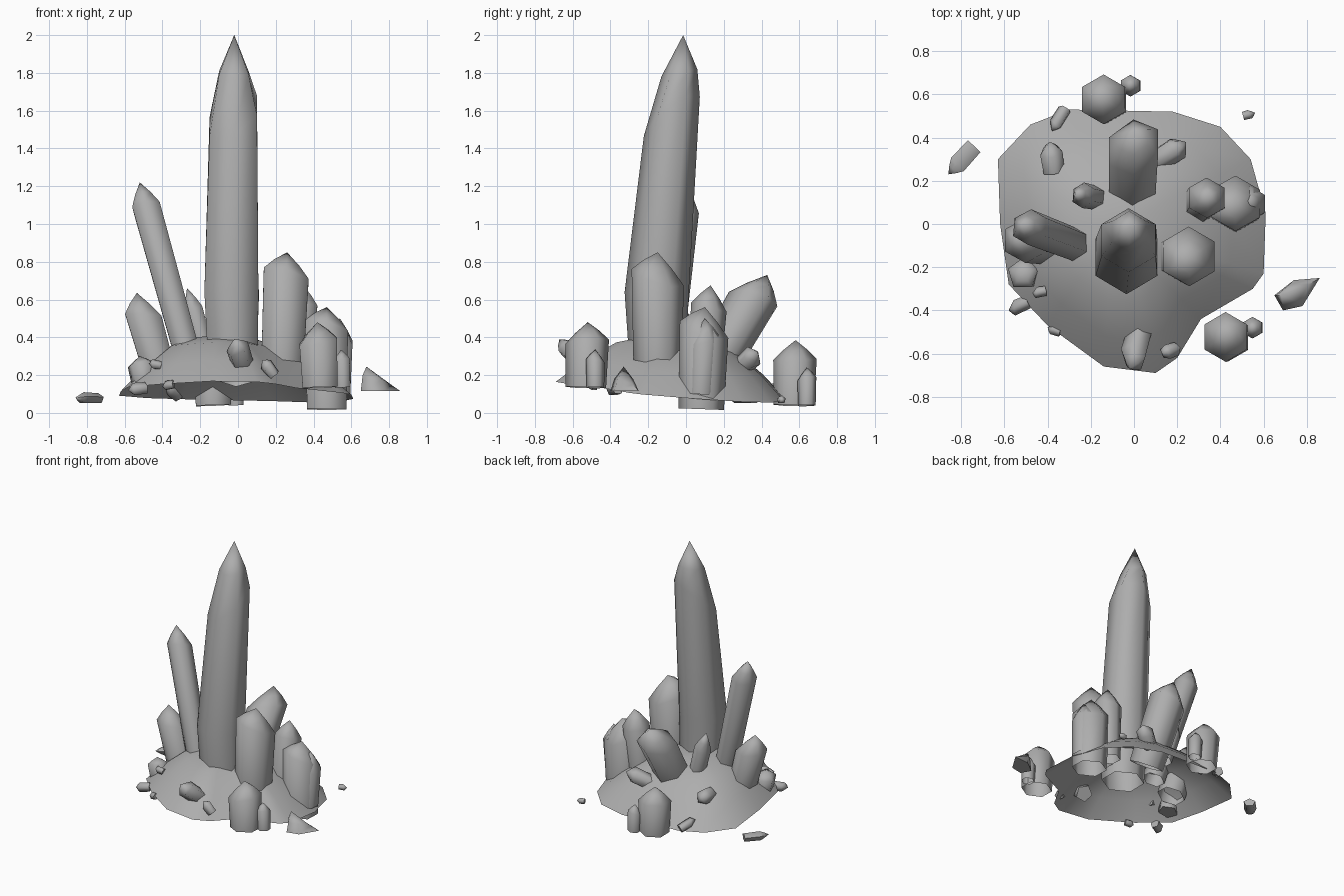
import bpy
import math
import random
from mathutils import Vector

random.seed(4)
if "Cube" in bpy.data.objects:
    bpy.data.objects.remove(bpy.data.objects["Cube"])

stone = bpy.data.materials.new("grey_stone")
stone.use_nodes = True
GREY = (0.42, 0.42, 0.42, 1)
stone.diffuse_color = GREY
stone.node_tree.nodes["Principled BSDF"].inputs["Base Color"].default_value = GREY


def loft(name, rings, tip, closed=False, smooth=75):
    """Skin equal-length rings of points and finish them with a point."""
    n = len(rings[0])
    verts = [p for ring in rings for p in ring] + [tip]
    faces = []
    for k in range(len(rings) - 1):
        for i in range(n):
            j = (i + 1) % n
            faces.append((k * n + i, k * n + j, (k + 1) * n + j, (k + 1) * n + i))
    last = (len(rings) - 1) * n
    for i in range(n):
        faces.append((last + i, last + (i + 1) % n, len(verts) - 1))
    if closed:
        faces.append(tuple(reversed(range(n))))
    mesh = bpy.data.meshes.new(name)
    mesh.from_pydata(verts, [], faces)
    mesh.materials.append(stone)
    obj = bpy.data.objects.new(name, mesh)
    bpy.context.collection.objects.link(obj)
    bpy.ops.object.select_all(action="DESELECT")
    obj.select_set(True)
    bpy.context.view_layer.objects.active = obj
    bpy.ops.object.shade_smooth_by_angle(angle=math.radians(smooth))
    return obj


def ring(center, rx, ry, slant=(0, 0), sides=6, turn=math.pi / 2):
    """Horizontal polygon whose height can lean along x and y."""
    pts = []
    for i in range(sides):
        a = turn + math.tau * i / sides
        x, y = rx * math.cos(a), ry * math.sin(a)
        pts.append(Vector(center) + Vector((x, y, x * slant[0] + y * slant[1])))
    return pts


def crystal(name, base, tip, r, shoulder=0.75, lean=0.4, closed=False, sides=6, flat=1.0):
    """Six-sided shaft along base-tip with an uneven pointed end."""
    base, tip = Vector(base), Vector(tip)
    axis = tip - base
    length = axis.length
    turn = axis.to_track_quat("Z", "Y") if abs(axis.z) < 0.3 * length else \
        Vector((0, 0, 1)).rotation_difference(axis)
    slant = (random.uniform(-lean, lean), random.uniform(-lean, lean))
    local = [ring((0, 0, 0), r * 0.93, r * 0.93 * flat, sides=sides),
             ring((0, 0, length * shoulder), r, r * flat, slant, sides=sides),
             ring((0, 0, length * (1 + shoulder) / 2), r * 0.56, r * 0.56 * flat,
                  slant, sides=sides)]
    return loft(name, [[base + turn @ p for p in pts] for pts in local], tip, closed)


# Hollow mound, higher at the front rim
outline = [(-.63, .3), (-.48, .46), (-.3, .53), (.18, .52), (.4, .45), (.54, .3),
           (.61, .05), (.6, -.23), (.55, -.3), (.31, -.44), (.2, -.62), (.1, -.69),
           (-.14, -.66), (-.4, -.47), (-.58, -.28), (-.62, 0)]
outline.reverse()
mid = Vector((-0.1, -0.02))
mound_rings = []
for scale, rise in ((1, 0), (0.78, 0.12), (0.52, 0.23), (0.25, 0.28)):
    pts = []
    for x, y in outline:
        q = mid.lerp(Vector((x, y)), scale)
        pts.append((q.x, q.y, 0.115 - 0.08 * y * scale + rise - 0.06 * max(q.x, 0)))
    mound_rings.append(pts)
loft("mound", mound_rings, (mid.x, mid.y, 0.405))

# Great central crystal, with its left front corner chipped low
loft("main_crystal", [
    ring((-.025, -.15, .2), .15, .145),
    ring((-.035, -.155, .64), .165, .17),
    ring((-.025, -.075, 1.57), .145, .148, (.45, .7)),
    ring((-.022, -.035, 1.8), .09, .095, (0, .2))], (-.02, -.015, 2.0))

# Standing crystals rooted in the mound
crystal("right_crystal", (.235, -.15, .25), (.26, -.15, .85), .138, .78)
crystal("tall_left_crystal", (-.26, -.1, .28), (-.52, 0, 1.22), .085, .86)
crystal("short_left_crystal", (-.41, -.09, .2), (-.535, -.07, .635), .105, .72)
crystal("back_crystal", (-.01, .12, .2), (0, .43, .73), .13, .76)
crystal("rear_left_crystal", (-.17, .12, .3), (-.27, .14, .66), .06, .65)

# Cluster on the right slope, passing below the rim
crystal("cluster_inner", (.31, .09, .15), (.345, .13, .675), .095, .78)
crystal("cluster_middle", (.47, .08, .02), (.47, .1, .56), .13, .78)
crystal("cluster_outer", (.53, .08, .1), (.54, .1, .5), .08, .72)

# Free-standing pairs at the front and the back
for place, x, y, z, dx, dy in (("front", .435, -.53, .135, .12, .05),
                               ("back", -.13, .57, .04, .12, .07)):
    crystal(place + "_crystal", (x, y, z), (x - .015, y + .01, z + .345), .115, .7, .2)
    crystal(place + "_crystal_small", (x + dx, y + dy, z), (x + dx - .01, y + dy, z + .2),
            .05, .7, .3)

# Small shards lodged in the slope
shards = [
    ("front_shard", (.03, -.5, .24), (-.02, -.67, .39), .065),
    ("front_chip", (.19, -.58, .2), (.13, -.6, .28), .036),
    ("rear_right_shard", (.1, .29, .24), (.24, .38, .32), .06),
    ("rear_left_shard", (-.37, .24, .26), (-.39, .38, .29), .055),
    ("rear_left_chip", (-.32, .53, .09), (-.38, .43, .14), .035),
    ("left_stone", (-.5, -.23, .17), (-.52, -.23, .3), .075),
    ("left_chip", (-.49, -.36, .13), (-.58, -.4, .12), .036),
    ("upper_left_chip", (-.41, -.31, .25), (-.47, -.32, .26), .026),
    ("lower_left_chip", (-.34, -.5, .15), (-.4, -.48, .14), .026)]
for name, base, tip, r in shards:
    crystal(name, base, tip, r, .68, .4, True, 5)

# Loose fragments on the ground around the mound
crystal("left_fragment", (-.74, .36, .075), (-.86, .23, .08), .045, .65, .4, True, 5, .7)
crystal("far_right_chip", (.505, .5, .07), (.56, .515, .07), .022, .6, .4, True, 5)
low = .115
loft("right_fragment", [
    [(.65, -.33, low), (.69, -.4, low), (.78, -.38, low), (.86, -.25, low), (.74, -.26, low)],
    [(.66, -.33, .2), (.69, -.38, .18), (.76, -.36, .18), (.81, -.28, .15), (.72, -.28, .18)]],
    (.68, -.33, .245), True)
